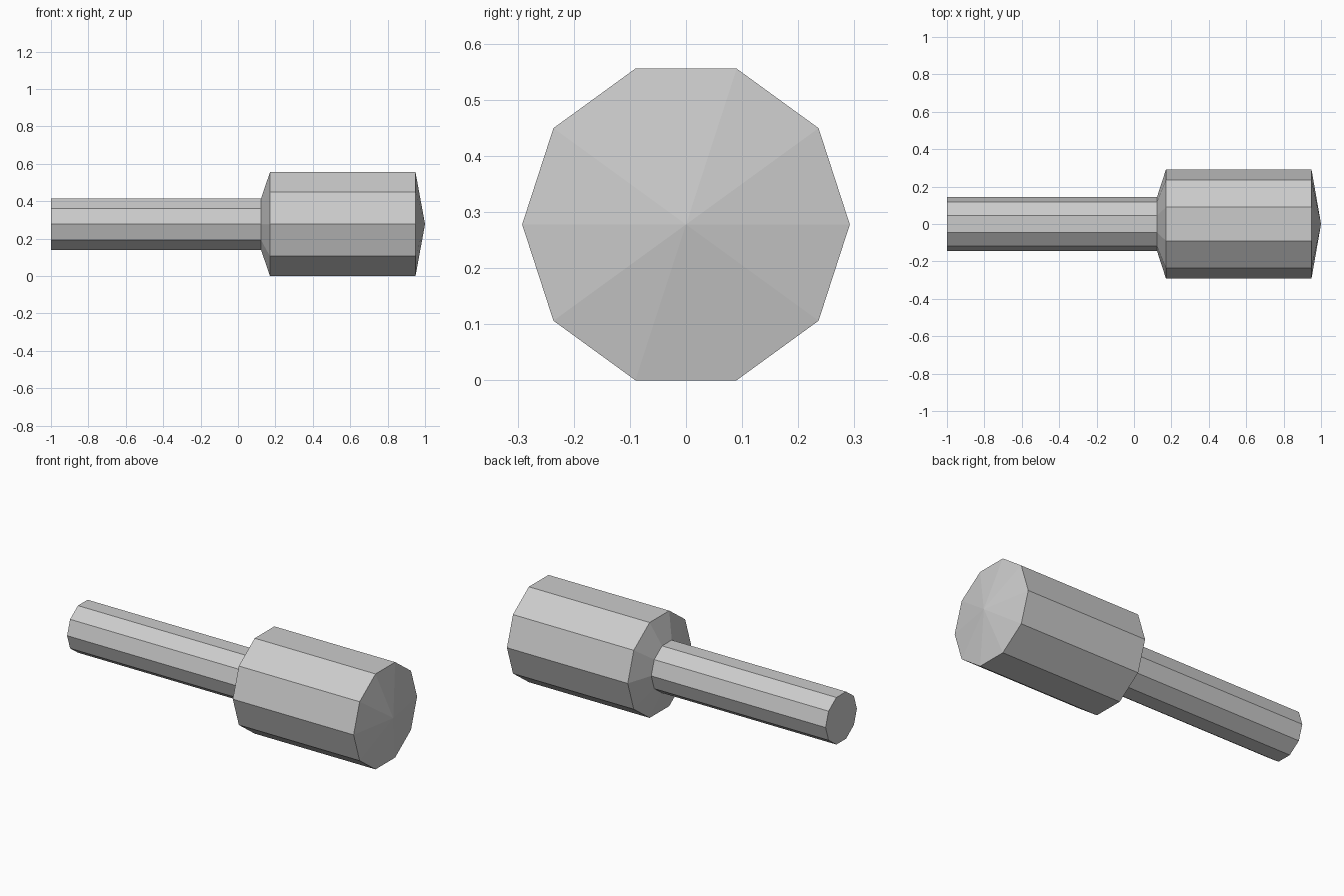
import bpy
import bmesh
from math import cos, sin, tau

SIDES = 10
HEAD_RADIUS, HANDLE_RADIUS = 0.292, 0.144
AXIS_HEIGHT = HEAD_RADIUS * sin(tau / 5)

cube = bpy.data.objects.get("Cube")
if cube:
    bpy.data.objects.remove(cube, do_unlink=True)

grey = bpy.data.materials.new("light_grey")
grey.use_nodes = True
colour = (0.6, 0.6, 0.6, 1)
grey.diffuse_color = colour
grey.node_tree.nodes["Principled BSDF"].inputs["Base Color"].default_value = colour


def lathe(name, profile):
    """Turn (x, radius) points around the long axis; radius 0 makes a point."""
    bm = bmesh.new()
    rings = []
    for x, r in profile:
        count = SIDES if r else 1
        rings.append([bm.verts.new((x, r * cos(tau * i / SIDES), r * sin(tau * i / SIDES)))
                      for i in range(count)])
    for a, b in zip(rings, rings[1:]):
        for i in range(SIDES):
            j = (i + 1) % SIDES
            if len(b) == 1:
                bm.faces.new((a[i], a[j], b[0]))
            else:
                bm.faces.new((a[i], a[j], b[j], b[i]))
    # Flat cap at the start of the profile
    bm.faces.new(rings[0])
    bmesh.ops.recalc_face_normals(bm, faces=bm.faces)
    mesh = bpy.data.meshes.new(name)
    bm.to_mesh(mesh)
    bm.free()
    mesh.materials.append(grey)
    obj = bpy.data.objects.new(name, mesh)
    obj.location.z = AXIS_HEIGHT
    bpy.context.collection.objects.link(obj)


# One turned body: handle, sloped shoulder, thick head and shallow pointed end
lathe("mallet", [
    (-1, HANDLE_RADIUS),
    (0.123, HANDLE_RADIUS),
    (0.171, HEAD_RADIUS),
    (0.949, HEAD_RADIUS),
    (1, 0),
])
